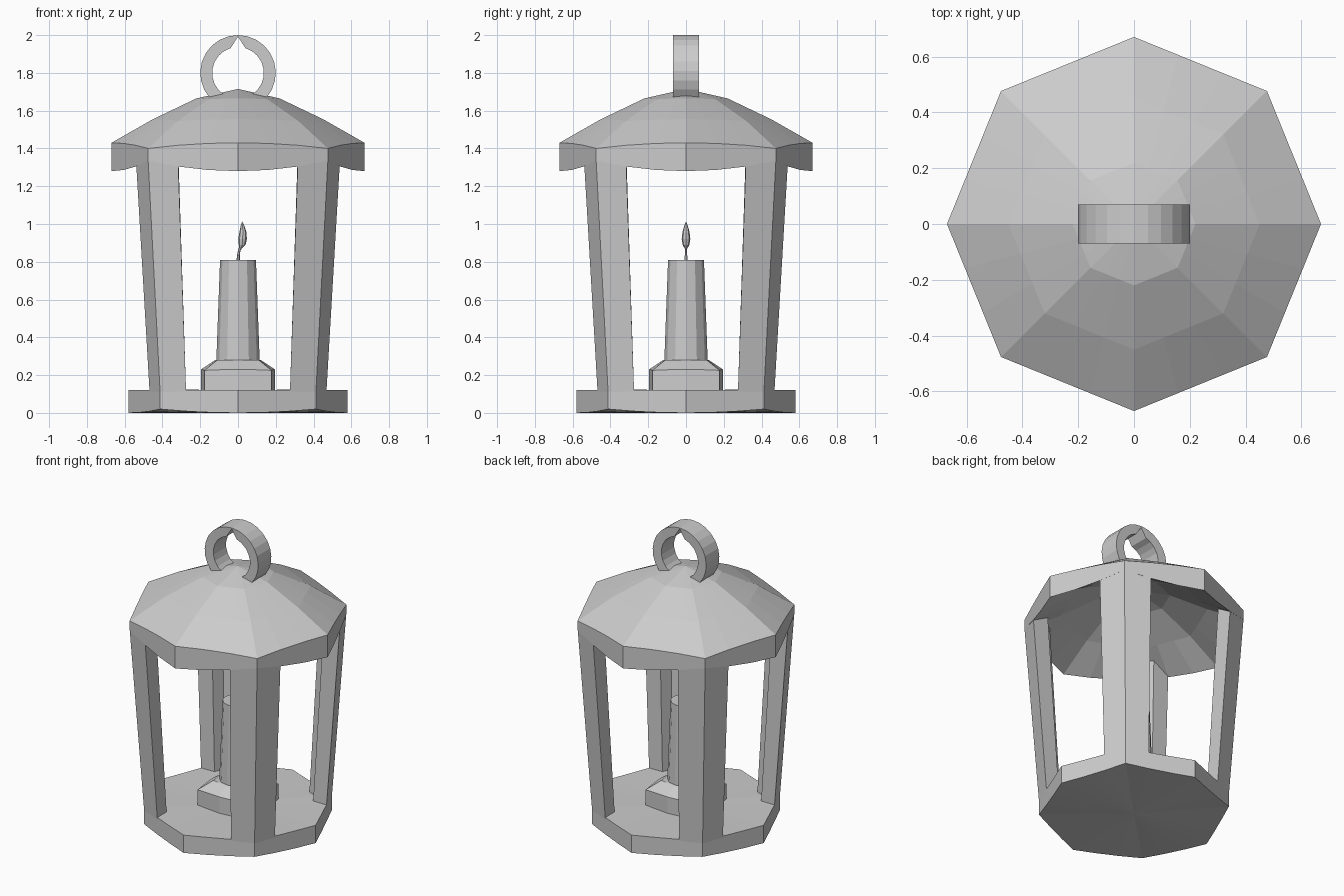
import bpy, bmesh, math

if "Cube" in bpy.data.objects:
    bpy.data.objects.remove(bpy.data.objects["Cube"])

grey = bpy.data.materials.new("light_grey")
grey.diffuse_color = (0.604, 0.604, 0.604, 1)
grey.use_nodes = True
grey.node_tree.nodes["Principled BSDF"].inputs["Base Color"].default_value = grey.diffuse_color


def finish(name, bm):
    bmesh.ops.remove_doubles(bm, verts=bm.verts, dist=1e-4)
    bmesh.ops.recalc_face_normals(bm, faces=bm.faces)
    me = bpy.data.meshes.new(name)
    bm.to_mesh(me)
    bm.free()
    me.materials.append(grey)
    ob = bpy.data.objects.new(name, me)
    bpy.context.collection.objects.link(ob)
    return ob


def skin(name, rings):
    """Join closed rings of equal length and cap both ends."""
    bm = bmesh.new()
    vs = [[bm.verts.new(p) for p in ring] for ring in rings]
    n = len(vs[0])
    for a, b in zip(vs, vs[1:]):
        for i in range(n):
            j = (i + 1) % n
            bm.faces.new((a[i], a[j], b[j], b[i]))
    for end in (vs[0], vs[-1]):
        if (end[0].co - end[n // 2].co).length > 1e-4:
            bm.faces.new(end)
    return finish(name, bm)


def eight_ring(r, z_mid, z_diag, c):
    """24 points: middles at radius r, diagonals at (c*r, c*r)."""
    pts = []
    for q in range(4):
        ca, sa = ((1, 0), (0, 1), (-1, 0), (0, -1))[q]
        for k in range(-3, 3):
            t = abs(k) / 3
            x = r * (1 - t + c * t)
            y = r * c * k / 3
            pts.append((x * ca - y * sa, x * sa + y * ca,
                        z_mid + (z_diag - z_mid) * t * t))
    return pts


def loft(name, profile, c=0.711):
    return skin(name, [eight_ring(r, zm, zd, c) for r, zm, zd in profile])


def lathe(name, profile, n):
    """Profile of (radius, z, x offset)."""
    return skin(name, [[(ox + r * math.cos(2 * math.pi * i / n),
                         r * math.sin(2 * math.pi * i / n), z)
                        for i in range(n)] for r, z, ox in profile])


# Base and domed roof slabs
loft("base", [(0, 0, 0), (0.58, 0, 0.02), (0.58, 0.12, 0.125), (0, 0.12, 0.12)])
loft("roof", [(0, 1.58, 1.58), (0.22, 1.53, 1.53), (0.45, 1.42, 1.42),
              (0.67, 1.28, 1.335), (0.67, 1.43, 1.40), (0.45, 1.555, 1.545),
              (0.22, 1.665, 1.66), (0, 1.715, 1.715)])

# Four bent corner posts
section = [(0.711, 0.711), (0.474, 0.807), (0.474, 0.635),
           (0.588, 0.588), (0.635, 0.474), (0.807, 0.474)]
for name, sx, sy in (("front_left_post", -1, -1), ("front_right_post", 1, -1),
                     ("back_left_post", -1, 1), ("back_right_post", 1, 1)):
    low = [(sx * x * 0.58, sy * y * 0.58, 0.11) for x, y in section]
    high = [(sx * x * 0.67, sy * y * 0.67, 1.42 if 2 <= i <= 4 else 1.35)
            for i, (x, y) in enumerate(section)]
    skin(name, [low, high])

# Candle holder, candle, wick and flame
loft("candle_holder", [(0.195, 0.11, 0.11), (0.195, 0.23, 0.225),
                       (0.12, 0.28, 0.28)], 0.91)
lathe("candle", [(0.115, 0.27, 0), (0.095, 0.81, 0)], 12)
lathe("wick", [(0.009, 0.80, 0), (0.007, 0.85, 0.004), (0.007, 0.89, 0.016)], 6)
lathe("flame", [(0.004, 0.865, 0.012), (0.018, 0.89, 0.022), (0.023, 0.92, 0.024),
                (0.019, 0.955, 0.026), (0.01, 0.99, 0.024), (0, 1.015, 0.022)], 8)

# Hanging ring, open at the bottom and pinched at the top
steps = 18
rings = []
for i in range(steps + 1):
    s = i / steps
    ao = math.radians(-41 + 262 * s)
    ai = math.radians(-57 + 294 * s)
    ri = 0.192 if i == steps // 2 else 0.137
    o = (0.2 * math.cos(ao), 1.8 + 0.2 * math.sin(ao))
    n = (ri * math.cos(ai), 1.8 + ri * math.sin(ai))
    rings.append([(o[0], -0.07, o[1]), (o[0], 0.07, o[1]),
                  (n[0], 0.068, n[1]), (n[0], -0.068, n[1])])
skin("hanging_ring", rings)
